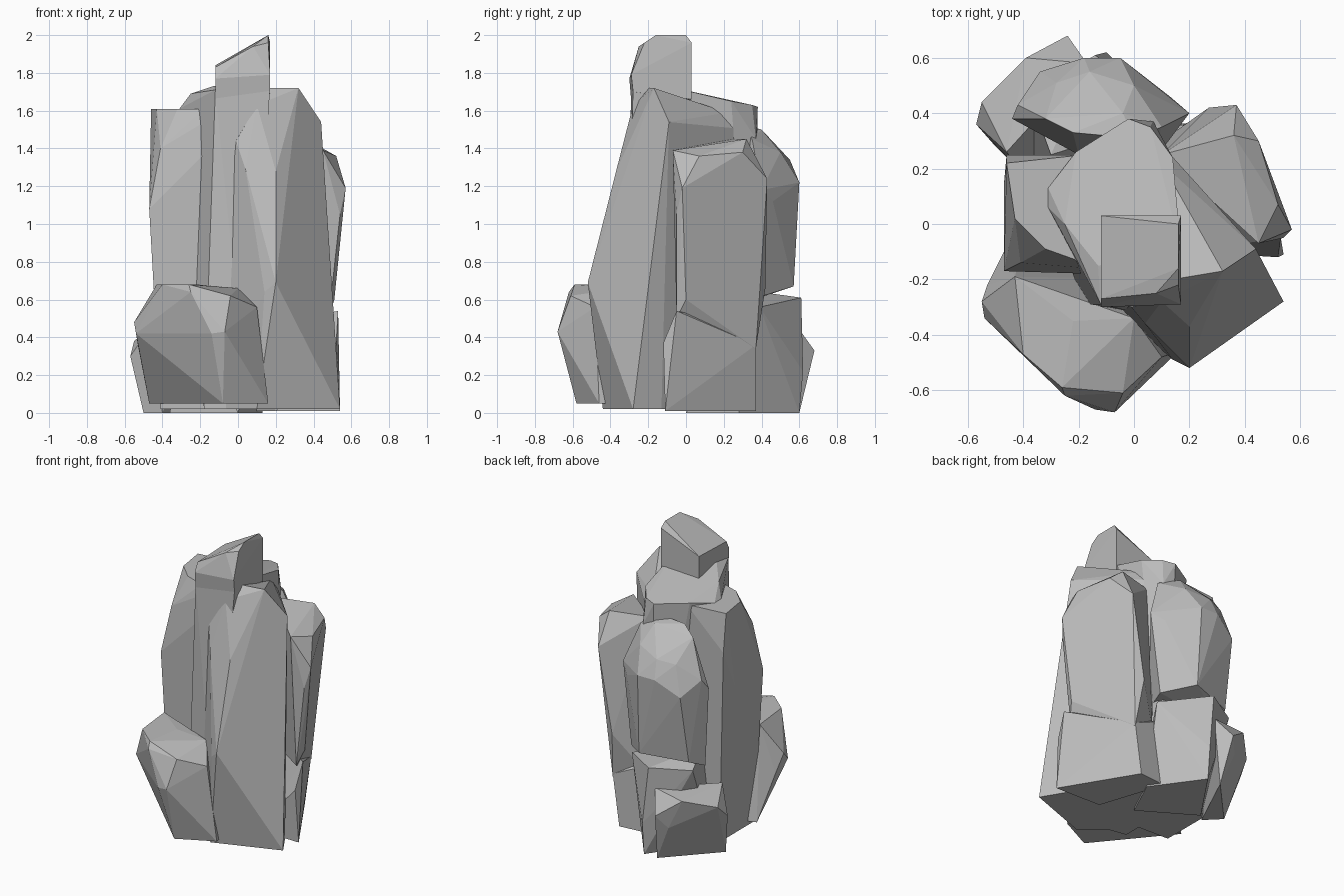
import bpy
import bmesh
from math import radians
from mathutils import Vector

# Remove the default object
default_cube = bpy.data.objects.get("Cube")
if default_cube:
    bpy.data.objects.remove(default_cube, do_unlink=True)

CENTIMETRE = 0.01


def make_material(name, colour):
    material = bpy.data.materials.new(name)
    material.use_nodes = True
    material.diffuse_color = colour
    shader = material.node_tree.nodes["Principled BSDF"]
    shader.inputs["Base Color"].default_value = colour
    shader.inputs["Roughness"].default_value = 0.9
    return material


stone_grey = make_material("stone grey", (0.5, 0.5, 0.5, 1))


def chiselled_rock(name, *corners):
    """Wrap a faceted convex stone around its corner points (in hundredths)."""
    mesh_builder = bmesh.new()
    for corner in corners:
        mesh_builder.verts.new(Vector(corner) * CENTIMETRE)
    hull = bmesh.ops.convex_hull(mesh_builder, input=mesh_builder.verts)
    buried = {item for item in hull["geom_interior"] + hull["geom_unused"]
              if isinstance(item, bmesh.types.BMVert)}
    bmesh.ops.delete(mesh_builder, geom=list(buried), context="VERTS")

    # Merge nearly coplanar triangles into broad flat facets
    bmesh.ops.dissolve_limit(mesh_builder, angle_limit=radians(4),
                             verts=mesh_builder.verts, edges=mesh_builder.edges)
    bmesh.ops.recalc_face_normals(mesh_builder, faces=mesh_builder.faces)

    mesh = bpy.data.meshes.new(name)
    mesh_builder.to_mesh(mesh)
    mesh_builder.free()
    mesh.materials.append(stone_grey)
    rock_object = bpy.data.objects.new(name, mesh)
    bpy.context.scene.collection.objects.link(rock_object)
    return rock_object


# Tall front slab with a leaning ridge
chiselled_rock(
    "main_spire",
    (54, -28, 2), (10, -44, 2), (-10, -28, 2), (-12, 10, 2), (10, 25, 2), (45, -13, 2),
    (20, -52, 69), (14, -49, 64), (-9, -27, 60),
    (20, -37, 128), (4, -36, 129), (-1, -30, 144), (10, -28, 163),
    (44, -9, 154), (10, 22, 159), (6, 33, 150), (32, -17, 172), (14, -20, 172))

# Inner column with the sloping plateau
chiselled_rock(
    "central_column",
    (-18, -29, 2), (5, -33, 2), (-18, 10, 2), (5, 35, 2),
    (-17, -27, 100), (-12, -29, 171), (17, -28, 172),
    (-31, 6, 161), (-31, 13, 161), (-21, 26, 163), (-2, 38, 162), (6, 35, 163),
    (14, 24, 165), (-25, 0, 169), (-13, -15, 173), (17, -10, 173), (7, 37, 145))

# Slanted stone on the summit
chiselled_rock(
    "summit_cap",
    (-12, 3, 166), (17, 3, 166), (17, -28, 170), (-12, -29, 165),
    (-12, -30, 177), (17, -29, 179), (-12, 3, 184), (-12, -27, 183),
    (8, -25, 194), (16, -22, 196), (16, -16, 200), (16, 0, 200), (17, 3, 196))

# Tall slab on the right flank
chiselled_rock(
    "right_slab",
    (-41, -16, 2), (-41, 22, 2), (-16, -17, 2), (-15, 24, 2),
    (-47, -17, 108), (-47, 14, 108), (-41, -14, 140), (-16, -18, 70), (-15, -18, 140),
    (-46, 25, 135), (-46, 22, 161), (-43, 2, 161), (-32, -9, 161),
    (-18, -14, 161), (-16, -16, 155), (-18, 25, 161))

# Low boulder at the front, undercut at its right
chiselled_rock(
    "front_boulder",
    (-47, -10, 5), (-8, -58, 5), (16, -46, 5), (10, -20, 5), (-40, -8, 5),
    (-53, -22, 36), (-55, -28, 48), (-54, -34, 42), (10, -46, 38), (10, -48, 56),
    (-14, -67, 42), (-7, -68, 43), (-4, -61, 62), (-25, -62, 64), (-26, -59, 68),
    (-40, -47, 68), (-43, -19, 68), (-22, -35, 68), (0, -34, 66))

# Upper and lower stones on the left flank
chiselled_rock(
    "left_slab",
    (48, -5, 50), (30, 37, 34), (10, 30, 40), (51, 0, 60), (27, 42, 66),
    (53, -3, 85), (57, -2, 119), (54, -5, 105), (37, 43, 124),
    (52, 7, 136), (45, -7, 139), (45, 30, 138), (36, 32, 145), (10, 25, 145))
chiselled_rock(
    "left_base",
    (54, -11, 1), (25, 37, 1), (5, 35, 1), (20, -10, 1),
    (52, -12, 37), (53, -5, 54), (30, 37, 36), (10, 35, 45))

# Rounded rear stone resting on its plinth
chiselled_rock(
    "rear_slab",
    (-35, 47, 65), (-4, 57, 67), (13, 41, 62), (-40, 36, 60), (5, 20, 62),
    (-44, 38, 115), (-42, 43, 122), (-34, 55, 112), (-18, 60, 122), (-5, 60, 122),
    (-4, 59, 100), (13, 46, 112), (20, 40, 118), (10, 35, 145), (-20, 25, 115),
    (-4, 40, 150), (-22, 33, 152), (-32, 38, 147), (0, 31, 152),
    (-16, 55, 134), (-28, 51, 132), (0, 50, 138))
chiselled_rock(
    "rear_plinth",
    (13, 28, 0), (-10, 60, 0), (-36, 22, 0), (0, 0, 0),
    (-10, 62, 22), (14, 39, 56), (-14, 61, 61), (-38, 47, 60), (-30, 25, 66))

# Small low stone tucked behind the right flank
chiselled_rock(
    "rear_foot_stone",
    (-50, 28, 0), (-20, 60, 0), (-40, 18, 0), (-30, 62, 24), (-24, 68, 33),
    (-57, 36, 30), (-55, 44, 38), (-39, 60, 44), (-17, 58, 47), (-46, 26, 46))
